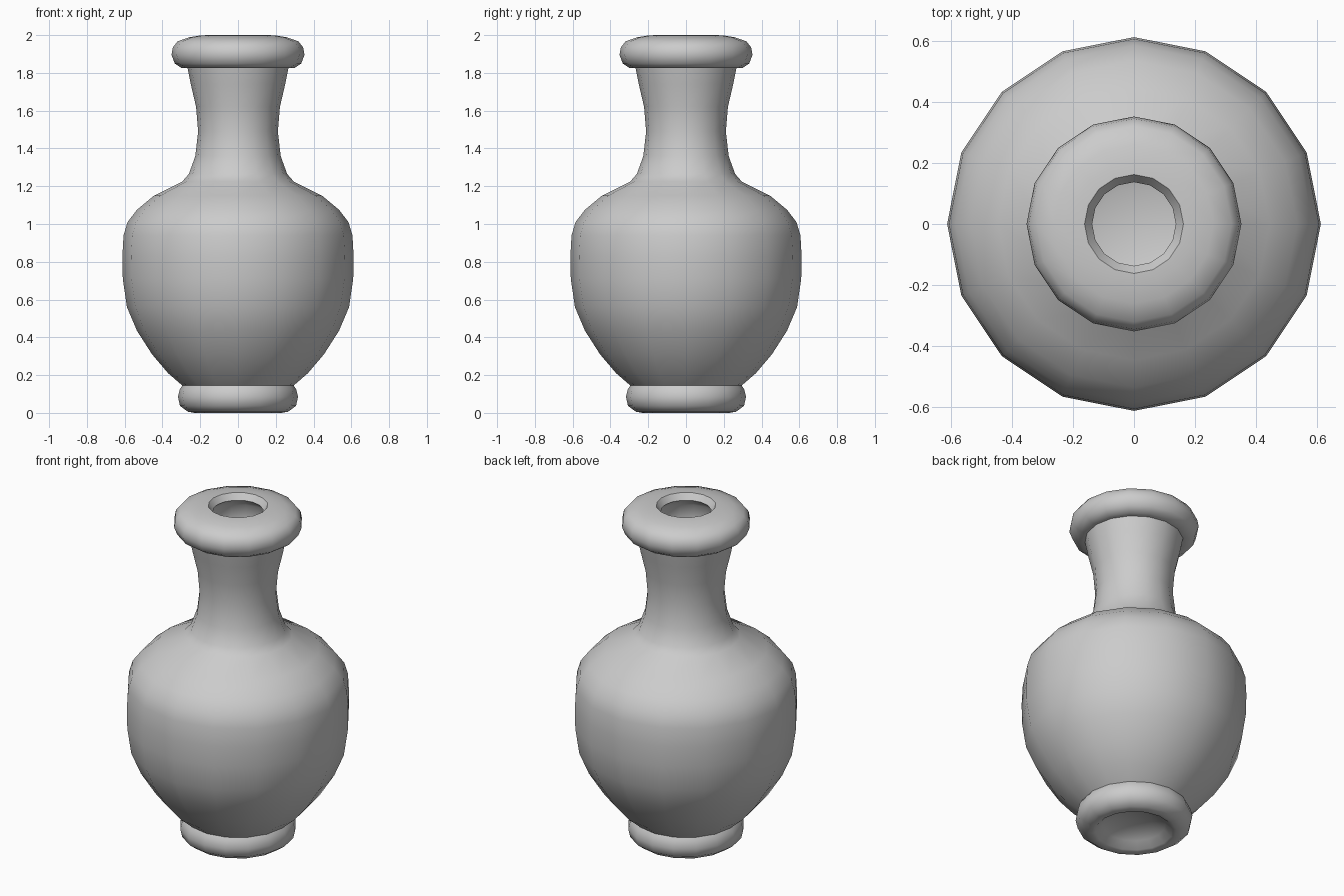
import bpy, bmesh, math

SIDES = 16


def lathe(name, profile):
    """Spin a (radius, z) profile round the z axis; radius 0 becomes a pole."""
    bm = bmesh.new()
    rings = []
    for r, z in profile:
        if r == 0:
            rings.append([bm.verts.new((0, 0, z))] * SIDES)
        else:
            rings.append([bm.verts.new((r * math.cos(2 * math.pi * i / SIDES),
                                        r * math.sin(2 * math.pi * i / SIDES), z))
                          for i in range(SIDES)])
    for a, b in zip(rings, rings[1:]):
        for i in range(SIDES):
            j = (i + 1) % SIDES
            loop = list(dict.fromkeys((a[i], a[j], b[j], b[i])))
            bm.faces.new(loop)
    bmesh.ops.recalc_face_normals(bm, faces=bm.faces)
    mesh = bpy.data.meshes.new(name)
    bm.to_mesh(mesh)
    bm.free()
    obj = bpy.data.objects.new(name, mesh)
    bpy.context.collection.objects.link(obj)
    bpy.ops.object.select_all(action='DESELECT')
    obj.select_set(True)
    bpy.context.view_layer.objects.active = obj
    bpy.ops.object.shade_smooth_by_angle(angle=math.radians(50))
    return obj


# Hollow foot dish and rounded foot ring
foot = [(0, 0.08), (0.10, 0.07), (0.17, 0.04), (0.21, 0.005), (0.23, 0),
        (0.265, 0.006), (0.307, 0.037), (0.318, 0.085), (0.308, 0.125), (0.295, 0.145)]
# Belly, shoulder and flared neck
body = [(0.37, 0.21), (0.455, 0.31), (0.535, 0.435), (0.588, 0.56), (0.61, 0.71),
        (0.612, 0.83), (0.606, 0.94), (0.585, 1.01), (0.535, 1.075), (0.445, 1.15),
        (0.295, 1.225), (0.26, 1.265), (0.226, 1.36), (0.211, 1.49), (0.222, 1.62),
        (0.25, 1.74), (0.267, 1.825)]
# Thick rolled lip with a narrow mouth
lip = [(0.298, 1.825), (0.335, 1.85), (0.352, 1.895), (0.345, 1.935), (0.32, 1.967),
       (0.26, 1.988), (0.20, 1.998), (0.162, 2.0), (0.137, 1.965)]
# Inner wall down to the floor
inside = [(0.20, 1.91), (0.20, 1.82), (0.165, 1.62), (0.152, 1.49), (0.168, 1.34),
          (0.24, 1.185), (0.41, 1.095), (0.53, 0.98), (0.55, 0.83), (0.53, 0.58),
          (0.41, 0.35), (0.25, 0.19), (0.12, 0.15), (0, 0.14)]

lathe("vase", foot + body + lip + inside)
